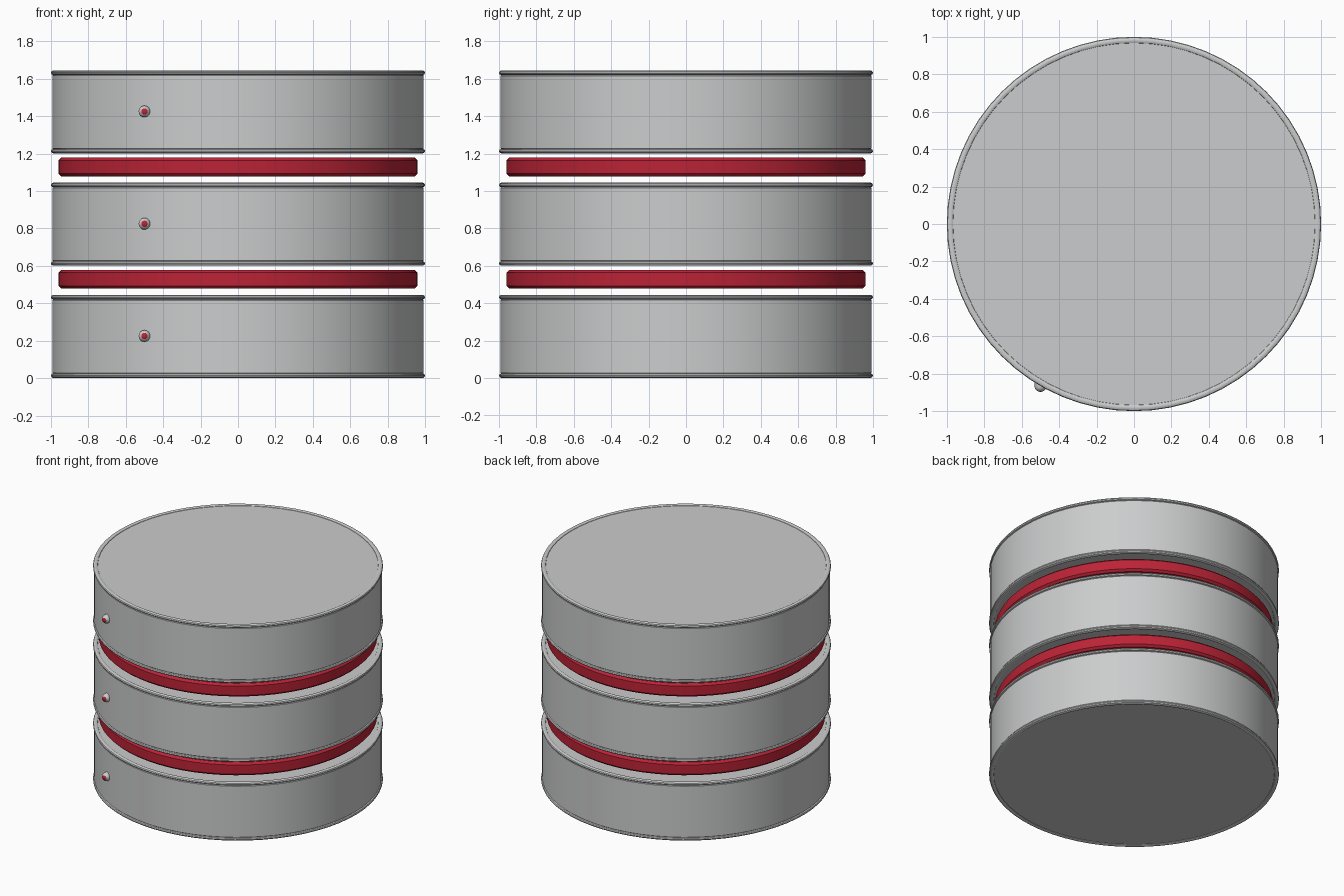
import bpy, bmesh, math
from mathutils import Matrix

if "Cube" in bpy.data.objects:
    bpy.data.objects.remove(bpy.data.objects["Cube"])


def material(name, color):
    m = bpy.data.materials.new(name)
    m.diffuse_color = (*color, 1.0)
    m.use_nodes = True
    m.node_tree.nodes["Principled BSDF"].inputs["Base Color"].default_value = m.diffuse_color
    return m


GREY = material("light grey metal", (0.60, 0.605, 0.61))
RED = material("deep red", (0.50, 0.017, 0.037))


def lathe(name, profile, mats, segs=64, closed=False, matrix=None, rule=None):
    """Spin an (r, z) profile about z; zero radii become poles."""
    bm = bmesh.new()
    rings = []
    for r, z in profile:
        if r == 0:
            rings.append([bm.verts.new((0, 0, z))] * segs)
        else:
            rings.append([bm.verts.new((r * math.cos(math.tau * i / segs),
                                        r * math.sin(math.tau * i / segs), z))
                          for i in range(segs)])
    pairs = list(zip(rings, rings[1:]))
    if closed:
        pairs.append((rings[-1], rings[0]))
    for a, b in pairs:
        for i in range(segs):
            j = (i + 1) % segs
            quad = list(dict.fromkeys((a[i], a[j], b[j], b[i])))
            bm.faces.new(quad)
    bmesh.ops.recalc_face_normals(bm, faces=bm.faces)
    if rule:
        for f in bm.faces:
            f.material_index = rule(f.calc_center_median())
    if matrix:
        bm.transform(matrix)
    mesh = bpy.data.meshes.new(name)
    bm.to_mesh(mesh)
    bm.free()
    for m in mats:
        mesh.materials.append(m)
    ob = bpy.data.objects.new(name, mesh)
    bpy.context.collection.objects.link(ob)
    bpy.context.view_layer.objects.active = ob
    ob.select_set(True)
    bpy.ops.object.shade_smooth_by_angle(angle=math.radians(35))
    ob.select_set(False)
    return ob


def rim_profile(z, r=0.9825, hw=0.0175, hh=0.013, n=10):
    """Rounded wire cross-section around height z."""
    return [(r + hw * math.cos(math.tau * i / n), z + hh * math.sin(math.tau * i / n))
            for i in range(n)]


# Three stacked drums with rolled rims and a small indicator each
for k in range(3):
    z = 0.6 * k
    lathe(f"drum_{k + 1}", [(0, z + 0.008), (0.975, z + 0.008), (0.992, z + 0.028),
                            (0.992, z + 0.416), (0.975, z + 0.437), (0, z + 0.437)], [GREY])
    for label, h in (("lower", 0.013), ("upper", 0.432)):
        lathe(f"{label}_rim_{k + 1}", rim_profile(z + h), [GREY], closed=True)
    # Indicator stud facing forward, with a red lens on its tip
    place = Matrix.Translation((-0.5, -0.84, z + 0.225)) @ Matrix.Rotation(math.pi / 2, 4, 'X')
    lathe(f"indicator_{k + 1}", [(0, 0), (0.031, 0), (0.031, 0.032), (0.027, 0.044),
                                 (0.017, 0.052), (0.010, 0.056), (0, 0.057)],
          [GREY, RED], segs=20, matrix=place, rule=lambda c: int(c.z > 0.0525))

# Red bevelled discs floating between the drums
for k in range(2):
    z = 0.6 * k + 0.478
    lathe(f"red_disc_{k + 1}", [(0, z), (0.945, z), (0.96, z + 0.015), (0.96, z + 0.085),
                                (0.945, z + 0.1), (0, z + 0.1)], [RED])
